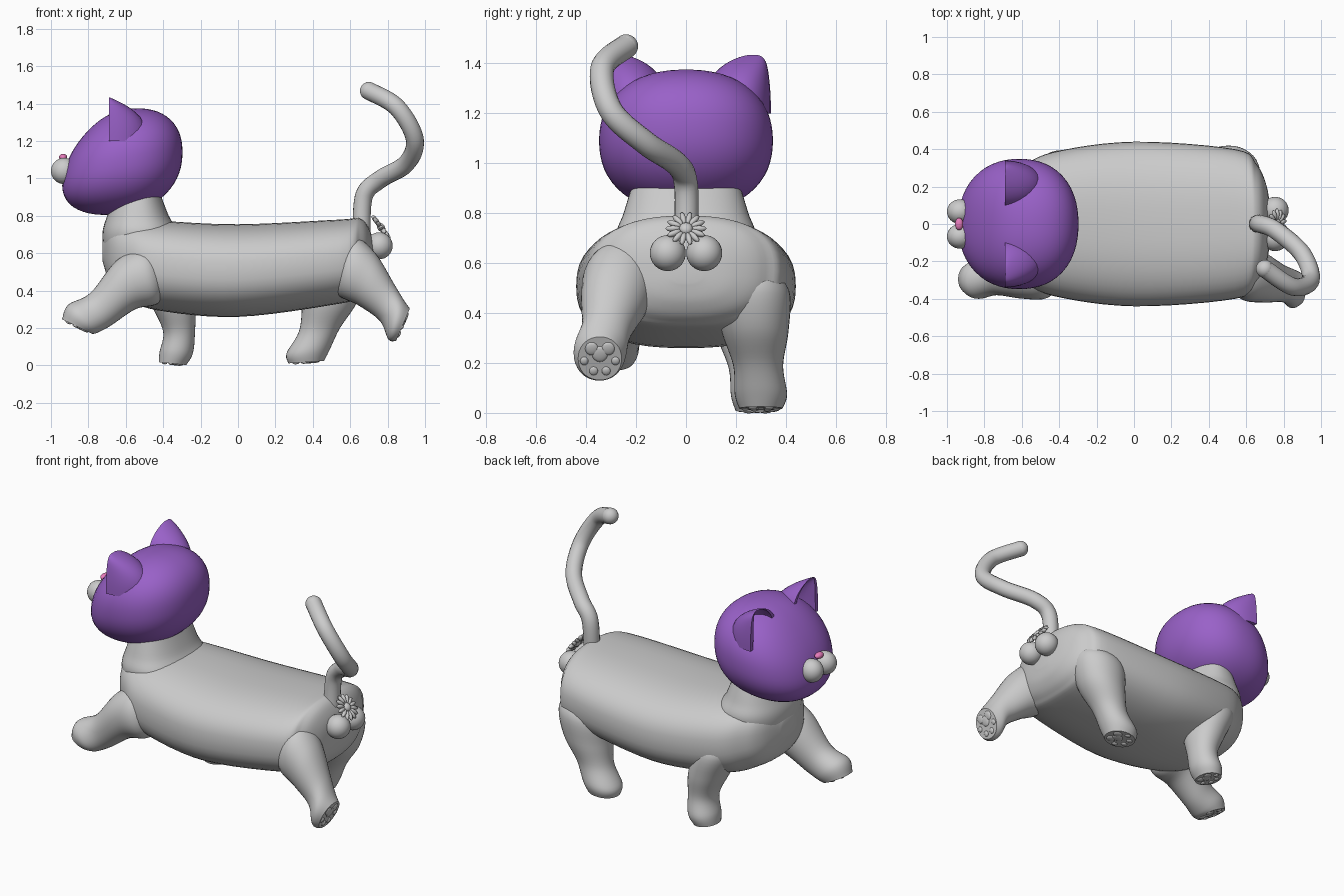
import bpy, bmesh, math
from mathutils import Vector, Matrix

if "Cube" in bpy.data.objects:
    bpy.data.objects.remove(bpy.data.objects["Cube"])


def finish(name, bm, color=None):
    bmesh.ops.recalc_face_normals(bm, faces=bm.faces)
    me = bpy.data.meshes.new(name)
    bm.to_mesh(me)
    bm.free()
    ob = bpy.data.objects.new(name, me)
    bpy.context.collection.objects.link(ob)
    if color:
        me.materials.append(color)
    bpy.ops.object.select_all(action='DESELECT')
    ob.select_set(True)
    bpy.context.view_layer.objects.active = ob
    bpy.ops.object.shade_smooth_by_angle(angle=math.radians(50))


def skin(rings):
    """Join closed rings of points into a capped surface."""
    bm = bmesh.new()
    vs = [[bm.verts.new(p) for p in r] for r in rings]
    n = len(vs[0])
    for a, b in zip(vs, vs[1:]):
        for i in range(n):
            bm.faces.new((a[i], a[(i + 1) % n], b[(i + 1) % n], b[i]))
    bm.faces.new(vs[0])
    bm.faces.new(vs[-1])
    return bm


def spline(rows, steps=6):
    """Catmull-Rom through rows of numbers."""
    out = []
    for i in range(len(rows) - 1):
        p0, p1 = rows[max(i - 1, 0)], rows[i]
        p2, p3 = rows[i + 1], rows[min(i + 2, len(rows) - 1)]
        for s in range(steps):
            t = s / steps
            out.append([b + .5 * t * (c - a + t * (2*a - 5*b + 4*c - d + t * (3*(b - c) + d - a)))
                        for a, b, c, d in zip(p0, p1, p2, p3)])
    return out + [list(rows[-1])]


def loft(stations, power=2.0, n=48):
    """Stations: centre point, half axis in the x-z plane (ux, uz), half width in y."""
    def sp(v):
        return math.copysign(abs(v) ** (2 / power), v)
    turn = [2 * math.pi * k / n for k in range(n)]
    return skin([[(x + sp(math.cos(a)) * ux, y + sp(math.sin(a)) * w, z + sp(math.cos(a)) * uz)
                  for a in turn] for x, y, z, ux, uz, w in spline(stations)])


def add_ball(bm, loc, size, rot=None, seg=32):
    m = Matrix.Translation(loc) @ (rot or Matrix()) @ Matrix.Diagonal((*size, 1))
    return bmesh.ops.create_uvsphere(bm, u_segments=seg, v_segments=seg // 2, radius=1, matrix=m)


def ball(name, loc, size, color=None):
    bm = bmesh.new()
    add_ball(bm, loc, size)
    finish(name, bm, color)


def axes(u, v, w):
    return Matrix((u, v, w)).transposed().to_4x4()


purple = bpy.data.materials.new("purple")
purple.diffuse_color = (0.32, 0.12, 0.58, 1)
purple.use_nodes = True
purple.node_tree.nodes["Principled BSDF"].inputs["Base Color"].default_value = purple.diffuse_color
pink = bpy.data.materials.new("pink")
pink.diffuse_color = (0.8, 0.2, 0.5, 1)
pink.use_nodes = True
pink.node_tree.nodes["Principled BSDF"].inputs["Base Color"].default_value = pink.diffuse_color

# Body: x, top, bottom, half width
body = [(.73, .6, .52, .06), (.71, .71, .44, .2), (.655, .785, .37, .32), (.54, .78, .33, .4),
        (0, .755, .26, .44), (-.43, .775, .295, .385), (-.6, .79, .36, .3),
        (-.68, .76, .43, .21), (-.725, .66, .56, .07)]
finish("body", loft([(x, 0, (t + b) / 2, 0, (t - b) / 2, w) for x, t, b, w in body], 2.5))

# Neck: height, front, back, half width
neck = [(.56, -.71, -.36, .23), (.7, -.725, -.32, .28), (.8, -.7, -.37, .25), (.93, -.65, -.42, .21)]
finish("neck", loft([((f + b) / 2, 0, z, (f - b) / 2, 0, w) for z, f, b, w in neck], 2.3))

# Head: boxy ball, sheared so the face drops and the brow slopes back
bm = bmesh.new()
bmesh.ops.create_uvsphere(bm, u_segments=56, v_segments=32, radius=1)
for v in bm.verts:
    p = v.co / sum(abs(c) ** 2.25 for c in v.co) ** (1 / 2.25)
    front = max(-p.x, 0)
    v.co = (-.613 + .316 * p.x + .07 * p.z * front, .348 * p.y,
            1.09 + .278 * p.z + .05 * p.x - .02 * front ** 2 * max(p.z, 0))
finish("head", bm, purple)

# Ears (hollow half cones opening forward), muzzle puffs and rear balls
arc = [math.pi * (k / 14 - .5) for k in range(15)]
for side, label in ((1, "right"), (-1, "left")):
    rings = []
    for k in range(17):
        t = .995 * math.sin(k / 16 * math.pi / 2)
        yc, w, d = .21 + .06 * t ** 4, .13 * math.sqrt(1 - t ** 3), .205 * (1 - t ** 2.8)
        rings.append([(-.69 + d * f * math.cos(a), side * (yc + w * g * math.sin(a)), 1.2 + .235 * t)
                      for f, g, s in ((1, 1, 1), (.72, .78, -1)) for a in arc[::s]])
    finish(label + "_ear", skin(rings), purple)
    ball(label + "_muzzle", (-.93, side * .066, 1.04), (.07, .066, .07))
    ball(label + "_rear_ball", (.755, side * .073, .64), (.072, .072, .072))
ball("nose", (-.935, 0, 1.113), (.022, .033, .019), pink)


def leg(name, path, y0, y1, turn0, turn1, toe, size=1):
    """Side-view path thigh-knee-ankle-paw-sole; shared girths; turn = section angle."""
    pts = [Vector((x, 0, z)) for x, z in path]
    pts.insert(0, pts[0] + (pts[0] - pts[1]) * .6)
    rows = []
    for i, (p, r) in enumerate(zip(pts, (.08, .15, .135, .1, .105, .087))):
        t = i / 5
        a = math.radians(turn0 + (turn1 - turn0) * t * t)
        y = y0 + (y1 - y0) * min(t * 1.3, 1)
        rows.append((p.x, y, p.z, r * size * math.cos(a), r * size * math.sin(a), r))
    finish(name + "_leg", loft(rows, 2.1, 36))
    # Paw pads on the flat sole
    c = Vector(rows[-1][:3])
    h, g = .087 * size, .087
    u = Vector((math.cos(a), 0, math.sin(a))) * toe
    v = Vector((0, 1, 0))
    w = u.cross(v)
    if w.dot(pts[-1] - pts[-2]) < 0:
        w, v = -w, -v
    bm = bmesh.new()
    for along, across, r in ((-.2, 0, .36), (-.45, .38, .3), (.12, .72, .19), (.58, .29, .2)):
        for s in ((1, -1) if across else (1,)):
            add_ball(bm, c + u * along * h + v * s * across * g, (r * h, r * g, .008),
                     axes(u, v, w), 16)
    finish(name + "_pads", bm)


# Legs in mid stride
leg("front_left", [(-.47, .48), (-.6, .43), (-.735, .3), (-.83, .25), (-.86, .208)],
    -.23, -.295, 104, 154, 1, 1.03)
leg("front_right", [(-.41, .485), (-.345, .32), (-.315, .18), (-.33, .07), (-.35, .01)],
    .22, .285, 184, 174, 1, .85)
leg("hind_left", [(.58, .535), (.69, .46), (.795, .34), (.845, .245), (.882, .218)],
    -.22, -.345, 72, 67, -1, 1.08)
leg("hind_right", [(.51, .49), (.49, .33), (.435, .19), (.375, .075), (.365, .018)],
    .25, .3, 185, 184, 1, 1.1)

# Tail
path = spline([(.66, 0, .72), (.675, 0, .91), (.76, -.035, .995), (.9, -.16, 1.08),
               (.945, -.3, 1.21), (.85, -.335, 1.38), (.7, -.24, 1.468)], 10)
cu = bpy.data.curves.new("tail", 'CURVE')
cu.dimensions = '3D'
cu.bevel_depth = .048
cu.bevel_resolution = 6
cu.use_fill_caps = True
sp = cu.splines.new('POLY')
sp.points.add(len(path) - 1)
for q, co in zip(sp.points, path):
    q.co = (*co, 1)
bpy.context.collection.objects.link(bpy.data.objects.new("tail", cu))
ball("tail_tip", path[-1], (.048, .048, .048))

# Flower under the tail
c = Vector((.765, 0, .738))
w = Vector((.8, 0, .6))
side = Vector((0, 1, 0))
up = w.cross(side)
bm = bmesh.new()
for k in range(14):
    a = 2 * math.pi * k / 14
    r = side * math.cos(a) + up * math.sin(a)
    add_ball(bm, c + r * .052, (.031, .012, .013), axes(r, w.cross(r), w), 12)
add_ball(bm, c, (.027, .027, .02), axes(side, w.cross(side), w), 16)
finish("flower", bm)
